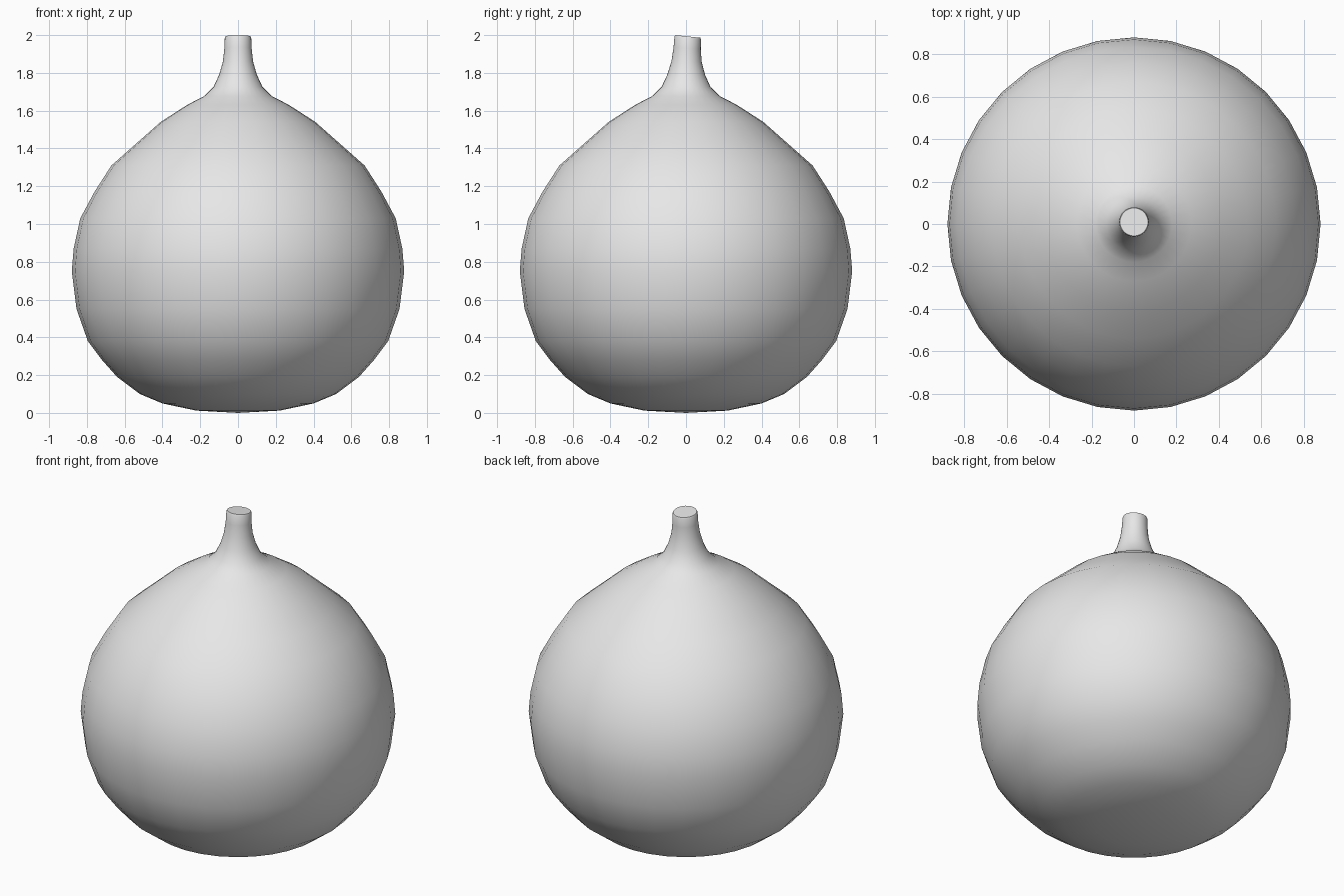
import bpy, bmesh
from math import sin, cos, pi, radians

cube = bpy.data.objects.get("Cube")
if cube:
    bpy.data.objects.remove(cube, do_unlink=True)

# Plain grey surface
grey = bpy.data.materials.new("plain_grey")
grey.use_nodes = True
colour = (0.8, 0.8, 0.8, 1)
grey.diffuse_color = colour
grey.node_tree.nodes["Principled BSDF"].inputs["Base Color"].default_value = colour

SIDES = 32
STEM_BASE = 1.68
# (radius, height) from the base up to the stem tip
PROFILE = [(0.22, 0.012), (0.40, 0.05), (0.52, 0.10), (0.64, 0.19), (0.72, 0.28),
           (0.795, 0.38), (0.855, 0.55), (0.88, 0.75), (0.87, 0.87), (0.835, 1.03),
           (0.76, 1.17), (0.67, 1.31), (0.54, 1.425), (0.41, 1.54), (0.27, 1.63),
           (0.18, 1.677), (0.13, 1.725), (0.10, 1.79), (0.08, 1.86), (0.072, 1.93),
           (0.07, 1.985), (0.066, 1.993)]


def stem_point(r, z, a):
    """Point on a ring; the stem leans back and its tip is tilted."""
    t = max(0, (z - STEM_BASE) / (2 - STEM_BASE))
    y = r * sin(a)
    return r * cos(a), y + 0.01 * t ** 2, z - 0.11 * y * t ** 2


# Round body and stem turned as one continuous skin
bm = bmesh.new()
rings = [[bm.verts.new(stem_point(r, z, 2 * pi * i / SIDES)) for i in range(SIDES)]
         for r, z in PROFILE]
for low, high in zip(rings, rings[1:]):
    for i in range(SIDES):
        j = (i + 1) % SIDES
        bm.faces.new((low[i], low[j], high[j], high[i]))

# Closed base and stem tip
base = bm.verts.new((0, 0, 0))
for i in range(SIDES):
    bm.faces.new((base, rings[0][(i + 1) % SIDES], rings[0][i]))
bm.faces.new(rings[-1])

mesh = bpy.data.meshes.new("fig_body_and_stem")
bm.to_mesh(mesh)
bm.free()
mesh.materials.append(grey)
body = bpy.data.objects.new("fig_body_and_stem", mesh)
bpy.context.collection.objects.link(body)

bpy.context.view_layer.objects.active = body
body.select_set(True)
bpy.ops.object.shade_smooth_by_angle(angle=radians(60))
